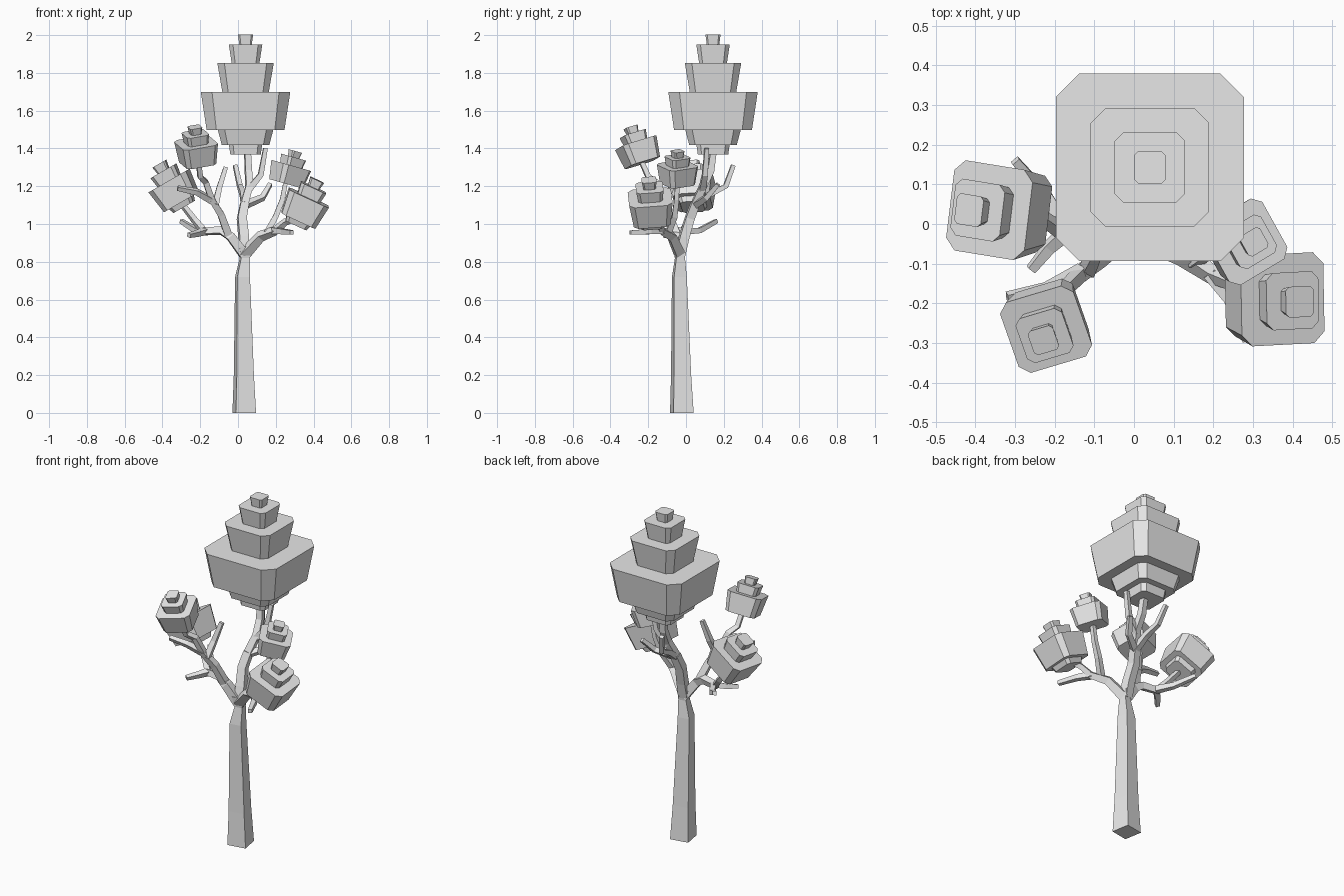
import bpy
import bmesh
import math
from mathutils import Matrix, Vector

cube = bpy.data.objects.get("Cube")
if cube:
    bpy.data.objects.remove(cube, do_unlink=True)

grey = bpy.data.materials.new("light_grey")
grey.use_nodes = True
grey.diffuse_color = (0.8, 0.8, 0.8, 1)
grey.node_tree.nodes["Principled BSDF"].inputs["Base Color"].default_value = (0.8, 0.8, 0.8, 1)


def finish(bm, name):
    bmesh.ops.recalc_face_normals(bm, faces=bm.faces)
    mesh = bpy.data.meshes.new(name)
    bm.to_mesh(mesh)
    bm.free()
    mesh.materials.append(grey)
    obj = bpy.data.objects.new(name, mesh)
    bpy.context.collection.objects.link(obj)
    return obj


def loft(bm, rings):
    """Skin a list of point rings and cap both ends."""
    loops = [[bm.verts.new(p) for p in ring] for ring in rings]
    n = len(loops[0])
    for a, b in zip(loops, loops[1:]):
        for i in range(n):
            j = (i + 1) % n
            bm.faces.new((a[i], a[j], b[j], b[i]))
    bm.faces.new(loops[0][::-1])
    bm.faces.new(loops[-1])


def limb(name, points, start, end, spin=10):
    """Tapered four-sided branch along a path; start and end are half widths."""
    pts = [Vector(p) for p in points]
    rings = []
    side = None
    for i, p in enumerate(pts):
        d = (pts[min(i + 1, len(pts) - 1)] - pts[max(i - 1, 0)]).normalized()
        if side is None:
            side = Vector((math.cos(math.radians(spin)), math.sin(math.radians(spin)), 0))
        side = (side - d * side.dot(d)).normalized()
        other = d.cross(side)
        r = start + (end - start) * i / (len(pts) - 1)
        rings.append([p + (side * u + other * v) * r
                      for u, v in ((-1, -1), (1, -1), (1, 1), (-1, 1))])
    bm = bmesh.new()
    loft(bm, rings)
    return finish(bm, name)


def octagon(r, z):
    """Square with cut corners."""
    k = r * 0.75
    return [Vector((x, y, z)) for x, y in
            ((-k, -r), (k, -r), (r, -k), (r, k), (k, r), (-k, r), (-r, k), (-r, -k))]


def crown(name, centre, axis, spin, size, tiers):
    """Stacked foliage blocks; centre is the middle of the widest block's top."""
    turn = Vector((0, 0, 1)).rotation_difference(Vector(axis)).to_matrix().to_4x4()
    place = Matrix.Translation(centre) @ turn @ Matrix.Rotation(math.radians(spin), 4, "Z")
    bm = bmesh.new()
    for low, high, r_low, r_high in tiers:
        loft(bm, [[place @ p for p in octagon(r * size, z * size)]
                  for r, z in ((r_low, low), (r_high, high))])
    return finish(bm, name)


# Trunk
trunk_rings = []
for x, y, z, r in ((.033, -.022, 0, .054), (.031, -.026, .2, .046),
                   (.024, -.035, .72, .034), (.036, -.032, .82, .023),
                   (.032, -.033, .88, .03)):
    trunk_rings.append([Vector((x, y, z)) + Matrix.Rotation(math.radians(10), 3, "Z")
                        @ Vector((u * r, v * r, 0))
                        for u, v in ((-1, -1), (1, -1), (1, 1), (-1, 1))])
bm = bmesh.new()
loft(bm, trunk_rings)
finish(bm, "trunk")

# Main branches
fork = (.032, -.032, .84)
mid = (.035, .05, 1.11)
limb("back_branch", [fork, (.03, -.01, .93), (.02, .02, 1.03), mid], .026, .022)
limb("left_branch", [fork, (.12, -.075, .935), (.2, -.13, .965)], .026, .017)
limb("right_branch", [fork, (-.04, -.05, .935), (-.09, -.04, .965),
                      (-.19, -.02, .96)], .026, .016)
limb("front_branch", [(-.05, -.05, .94), (-.09, -.09, 1.05), (-.14, -.13, 1.13)], .02, .016)

# Stems that carry the foliage
limb("back_stem", [mid, (.06, .09, 1.2), (.055, .13, 1.28), (.05, .145, 1.39)], .02, .016)
limb("left_stem", [(.19, -.125, .96), (.25, -.15, 1.01), (.32, -.185, 1.04)], .016, .012)
limb("left_upper_stem", [(.15, -.095, .95), (.2, -.06, 1.04), (.235, -.05, 1.13),
                         (.255, -.045, 1.24)], .016, .011)
limb("right_stem", [(-.18, -.02, .96), (-.23, .015, 1.02), (-.3, .035, 1.11)], .016, .012)
limb("front_stem", [(-.135, -.125, 1.12), (-.17, -.16, 1.22), (-.2, -.2, 1.25),
                    (-.21, -.24, 1.34)], .016, .012)

# Bare twigs
twigs = [
    [(.19, -.125, .965), (.24, -.19, .96), (.285, -.295, .955)],
    [(-.17, -.02, .965), (-.215, -.06, .95), (-.26, -.115, .94)],
    [(-.17, -.015, .96), (-.22, .07, .965), (-.3, .16, 1.015)],
    [(-.13, -.12, 1.12), (-.22, -.165, 1.17), (-.32, -.185, 1.19)],
    [(-.12, -.12, 1.1), (-.1, -.08, 1.19), (-.065, -.06, 1.3)],
    [(.035, .05, 1.1), (.025, .13, 1.16), (.01, .21, 1.2), (-.015, .25, 1.31)],
    [(.055, .085, 1.18), (.12, .1, 1.26), (.145, .11, 1.4)],
    [(.035, .05, 1.1), (.13, .11, 1.14), (.17, .17, 1.21)],
]
for i, path in enumerate(twigs):
    limb(f"twig_{i + 1}", path, .017, .011)

# Foliage blocks as (bottom, top, bottom half width, top half width)
big = [(-1.4, -1.19, .34, .37), (-1.19, -.85, .53, .62), (-.85, 0, .87, 1),
       (0, .64, .52, .63), (.64, 1.06, .31, .375), (1.06, 1.28, .14, .17)]
small = [(-1.15, 0, .85, 1), (0, .52, .56, .63), (.52, .9, .28, .34)]
stepped = [(-1.4, -1.15, .52, .6)] + small

crown("top_foliage", (.04, .143, 1.7), (0, 0, 1), 0, .237, big)
crown("front_foliage", (-.222, -.266, 1.43), (-.08, -.33, 1), 18, .098, small)
crown("right_foliage", (-.365, .035, 1.23), (-.5, 0, .87), -8, .115, stepped)
crown("left_foliage", (.375, -.19, 1.14), (.42, -.06, .9), 2, .115, stepped)
crown("left_upper_foliage", (.282, -.045, 1.31), (.27, 0, .96), 30, .088, small)
